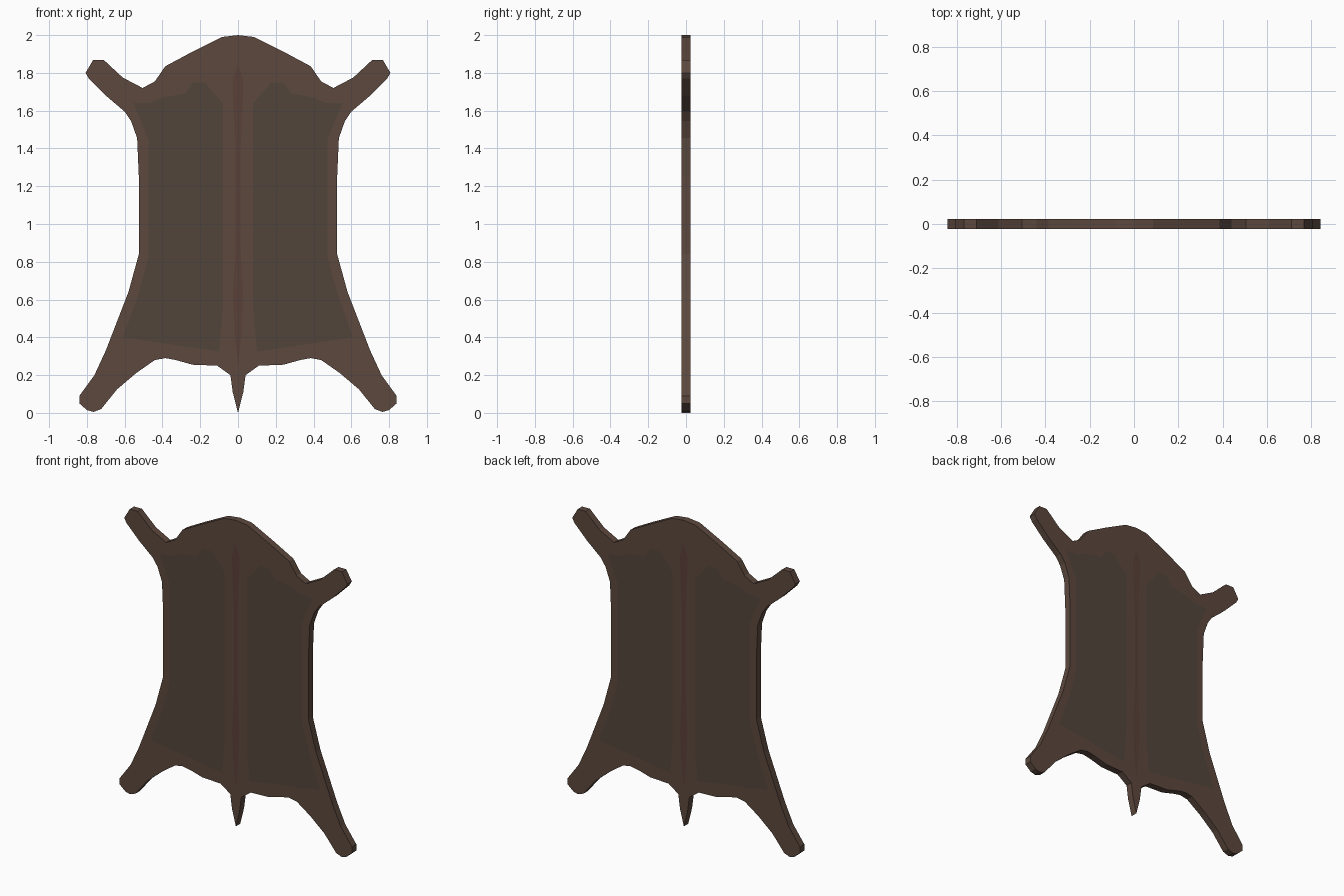
import bpy, bmesh

if "Cube" in bpy.data.objects:
    bpy.data.objects.remove(bpy.data.objects["Cube"])

T = 0.0225  # half thickness of the hide


def material(name, rgb):
    m = bpy.data.materials.new(name)
    m.diffuse_color = (*rgb, 1)
    m.use_nodes = True
    m.node_tree.nodes["Principled BSDF"].inputs["Base Color"].default_value = m.diffuse_color
    return m


def finish(bm, name, mat):
    bmesh.ops.recalc_face_normals(bm, faces=bm.faces) if name == "hide" else None
    me = bpy.data.meshes.new(name)
    bm.to_mesh(me)
    bm.free()
    me.materials.append(mat)
    ob = bpy.data.objects.new(name, me)
    bpy.context.collection.objects.link(ob)


def add_face(bm, loop, y, facing):
    # flat outline in the XZ plane, facing +y or -y
    f = bm.faces.new([bm.verts.new((x, y, z)) for x, z in loop])
    f.normal_update()
    if f.normal.y * facing < 0:
        f.normal_flip()
    return f


def mirrored(half):
    # closes a half outline that starts and ends on the centre line
    return half + [(-x, z) for x, z in half[-2:0:-1]]


def markings(name, loops, mat):
    # thin colour patches just above the front and back surfaces
    bm = bmesh.new()
    for loop in loops:
        for s in (-1, 1):
            add_face(bm, loop, s * (T + 0.001), s)
    finish(bm, name, mat)


leather = material("leather", (0.107, 0.065, 0.048))
dark = material("dark_fur", (0.083, 0.060, 0.043))
red = material("spine_red", (0.100, 0.050, 0.040))

# Hide: neck, front leg, flank, hind leg, belly edge, tail
hide = [(0, 2.0), (0.085, 1.99), (0.245, 1.91), (0.385, 1.835), (0.44, 1.755),
        (0.505, 1.72), (0.61, 1.775), (0.71, 1.868), (0.767, 1.868),
        (0.807, 1.80), (0.79, 1.77), (0.70, 1.68), (0.60, 1.595),
        (0.566, 1.545), (0.534, 1.455), (0.525, 1.25), (0.525, 0.84),
        (0.58, 0.64), (0.70, 0.33), (0.76, 0.20), (0.84, 0.09), (0.84, 0.05),
        (0.80, 0.015), (0.765, 0.005), (0.725, 0.02), (0.64, 0.125),
        (0.54, 0.21), (0.44, 0.28), (0.385, 0.29), (0.33, 0.28),
        (0.24, 0.255), (0.11, 0.25), (0.04, 0.20), (0.028, 0.11), (0, 0)]
bm = bmesh.new()
face = add_face(bm, mirrored(hide), -T, -1)
ext = bmesh.ops.extrude_face_region(bm, geom=[face], use_keep_orig=True)
top = [v for v in ext["geom"] if isinstance(v, bmesh.types.BMVert)]
bmesh.ops.translate(bm, verts=top, vec=(0, 2 * T, 0))
finish(bm, "hide", leather)

# Dark patches on either side of the spine
patch = [(0.08, 1.64), (0.127, 1.69), (0.175, 1.75), (0.24, 1.75),
         (0.28, 1.69), (0.345, 1.68), (0.40, 1.67), (0.465, 1.64),
         (0.555, 1.64), (0.52, 1.56), (0.475, 1.45), (0.475, 0.82),
         (0.53, 0.62), (0.61, 0.40), (0.10, 0.325), (0.08, 0.55)]
markings("dark_patches", [patch, [(-x, z) for x, z in patch]], dark)

# Reddish spine stripe
stripe = [(0, 1.85), (0.028, 1.76), (0.025, 1.65), (0.013, 1.4),
          (0.012, 0.9), (0.026, 0.62), (0.018, 0.42), (0, 0.25)]
markings("spine_stripe", [mirrored(stripe)], red)
